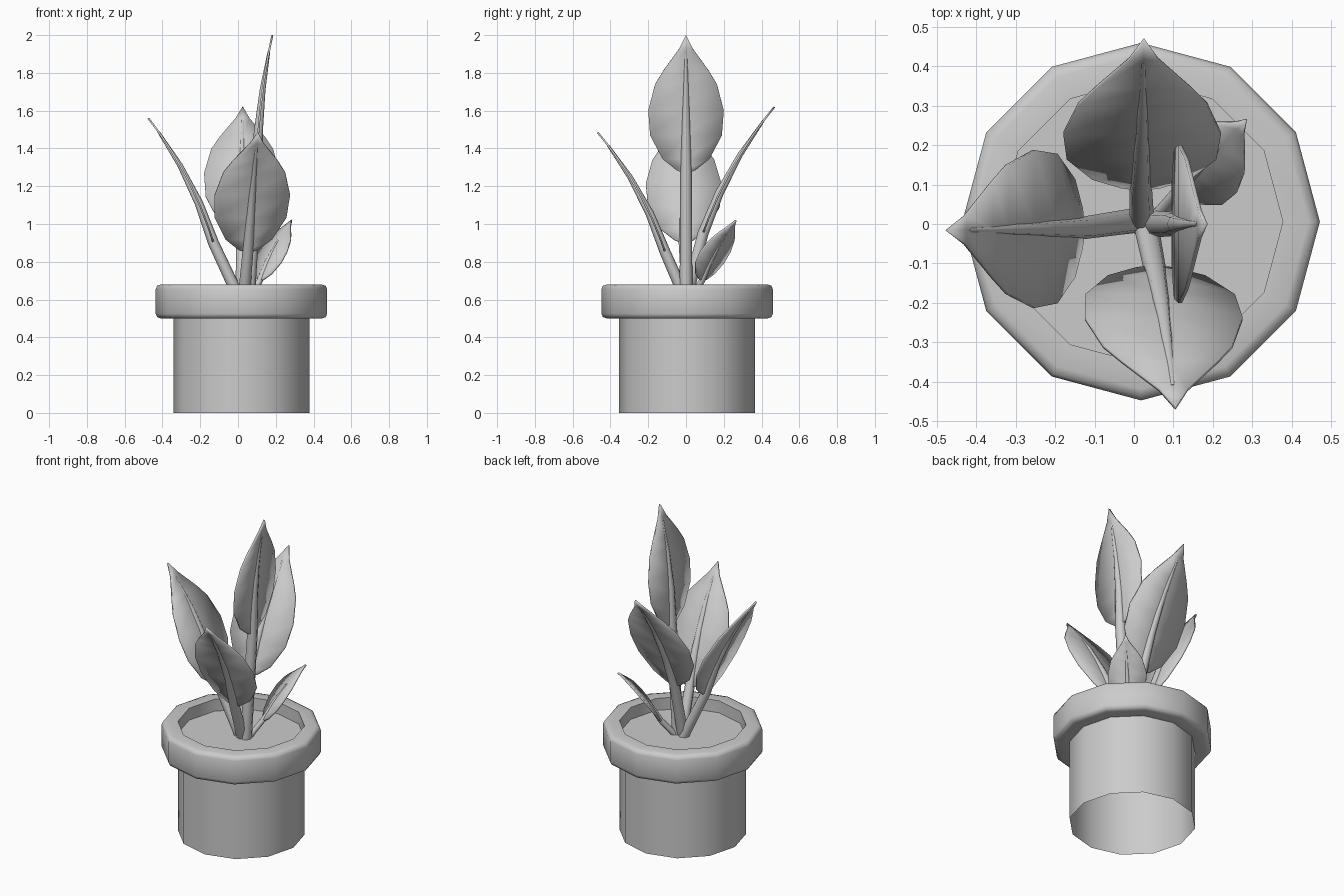
import bpy, math
from mathutils import Vector

if "Cube" in bpy.data.objects:
    bpy.data.objects.remove(bpy.data.objects["Cube"])

CX, CY = 0.018, 0.006   # pot axis


def make(name, verts, faces):
    me = bpy.data.meshes.new(name)
    me.from_pydata([tuple(v) for v in verts], [], faces)
    ob = bpy.data.objects.new(name, me)
    bpy.context.collection.objects.link(ob)
    return ob


def smooth(ob):
    bpy.ops.object.select_all(action='DESELECT')
    ob.select_set(True)
    bpy.context.view_layer.objects.active = ob
    bpy.ops.object.shade_smooth_by_angle(angle=math.radians(50))


def lathe(name, profile, closed=False, n=12):
    verts = [(CX + r * math.cos(2 * math.pi * k / n), CY + r * math.sin(2 * math.pi * k / n), z)
             for r, z in profile for k in range(n)]
    m = len(profile)
    faces = []
    for i in range(m if closed else m - 1):
        a, b = i * n, (i + 1) % m * n
        faces += [(a + k, a + (k + 1) % n, b + (k + 1) % n, b + k) for k in range(n)]
    ob = make(name, verts, faces)
    smooth(ob)
    return ob


# Pot body (open underneath), collar and soil
lathe("pot_body", [(0.36, 0), (0.36, 0.605)])
lathe("pot_collar", [(0.36, 0.50), (0.425, 0.50), (0.446, 0.507), (0.454, 0.525), (0.454, 0.655),
                     (0.446, 0.673), (0.425, 0.68), (0.36, 0.68)], closed=True)
soil = [(CX + 0.36 * math.cos(math.pi * k / 6), CY + 0.36 * math.sin(math.pi * k / 6), 0.605) for k in range(12)]
make("soil", soil, [tuple(range(12))])

# Leaf outline: position along the spine, half width
OUTLINE = [(0, 0.06), (0.02, 0.25), (0.10, 0.62), (0.27, 0.95), (0.45, 1.0),
           (0.64, 0.82), (0.74, 0.60), (0.90, 0.18), (1.0, 0.0)]


def leaf(name, base, start, tip, side, width, sag, r):
    base, start, tip = Vector(base), Vector(start), Vector(tip)
    side = Vector(side).normalized()
    along = tip - start
    up = along.cross(side).normalized()
    if up.z < 0:
        up = -up

    def spine(t):
        return start + along * t + up * sag * 4 * t * (1 - t)

    # Blade
    verts, faces = [], []
    for t, w in OUTLINE[:-1]:
        p = spine(t)
        verts += [p - side * w * width, p, p + side * w * width]
    verts.append(tip)
    rows = len(OUTLINE) - 1
    for i in range(rows - 1):
        a = 3 * i
        faces += [(a, a + 1, a + 4, a + 3), (a + 1, a + 2, a + 5, a + 4)]
    a, end = 3 * (rows - 1), 3 * rows
    faces += [(a, a + 1, end), (a + 1, a + 2, end)]
    ob = make(name + "_blade", verts, faces)
    mod = ob.modifiers.new("thickness", 'SOLIDIFY')
    mod.thickness, mod.offset = 0.01, 0
    smooth(ob)

    # Stem, tapering along the blade
    path = [(base, r), (start, r * 0.9), (spine(0.3), r * 0.7), (spine(0.6), r * 0.45), (spine(0.88), r * 0.2)]
    n, sv, sf = 8, [], []
    for i, (p, rad) in enumerate(path):
        d = (path[min(i + 1, 4)][0] - path[max(i - 1, 0)][0]).normalized()
        u = (side - d * side.dot(d)).normalized()
        v = d.cross(u)
        sv += [p + (u * math.cos(2 * math.pi * k / n) + v * math.sin(2 * math.pi * k / n)) * rad for k in range(n)]
    for i in range(4):
        sf += [(i * n + k, i * n + (k + 1) % n, (i + 1) * n + (k + 1) % n, (i + 1) * n + k) for k in range(n)]
    sf += [tuple(reversed(range(n))), tuple(range(4 * n, 5 * n))]
    smooth(make(name + "_stem", sv, sf))


leaf("tall_leaf", (0.055, 0, 0.6), (0.10, 0, 1.27), (0.182, 0, 2.0), (0, 1, 0), 0.2, 0.02, 0.034)
leaf("left_leaf", (0.01, 0.01, 0.6), (-0.13, -0.01, 0.90), (-0.475, -0.016, 1.56), (0, 1, 0), 0.2, 0.035, 0.032)
leaf("front_leaf", (0.03, 0, 0.6), (0.052, -0.11, 0.85), (0.105, -0.468, 1.485), (1, 0, 0), 0.2, 0.035, 0.032)
leaf("back_leaf", (0.02, 0, 0.6), (0.017, 0.09, 0.95), (0.025, 0.468, 1.62), (1, 0, 0), 0.2, 0.035, 0.032)
leaf("small_leaf", (0.06, 0.02, 0.6), (0.115, 0.085, 0.70), (0.285, 0.265, 1.02), (1, -1, 0), 0.11, 0.018, 0.018)
